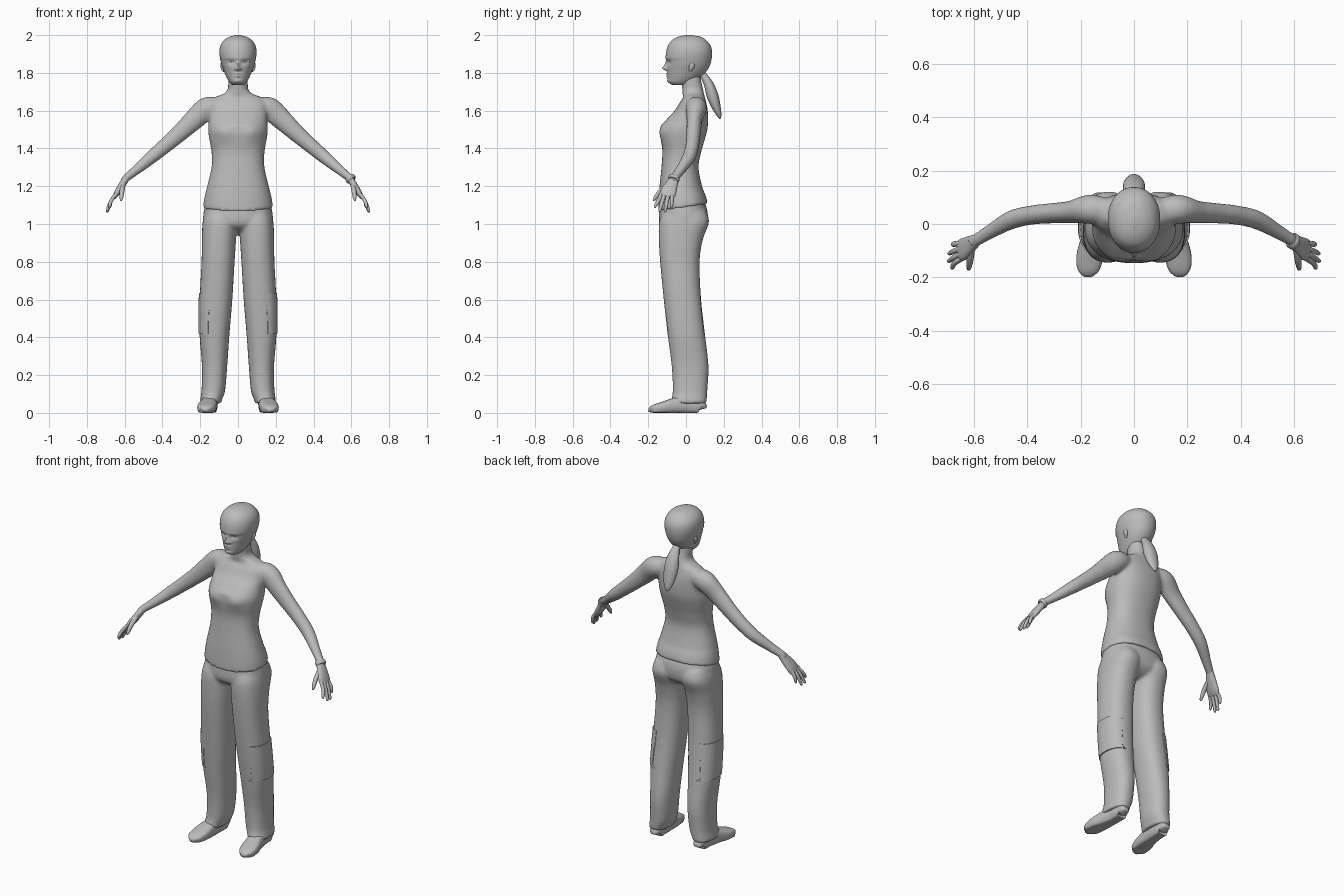
import bpy, bmesh, math
from mathutils import Vector

grey = bpy.data.materials.new("light_grey")
grey.diffuse_color = (0.5, 0.5, 0.5, 1)


def smooth_rows(rows, steps):
    """Catmull-Rom interpolation of a list of equal-length tuples."""
    out = []
    for i in range(len(rows) - 1):
        a, b, c, d = (rows[max(i - 1, 0)], rows[i], rows[i + 1], rows[min(i + 2, len(rows) - 1)])
        for k in range(steps):
            t = k / steps
            out.append(tuple(0.5 * (2 * q + (r - p) * t + (2 * p - 5 * q + 4 * r - s) * t * t
                                    + (3 * q - p - 3 * r + s) * t ** 3)
                             for p, q, r, s in zip(a, b, c, d)))
    return out + [rows[-1]]


def oval(n, power):
    for i in range(n):
        c, s = math.cos(2 * math.pi * i / n), math.sin(2 * math.pi * i / n)
        yield (math.copysign(abs(c) ** (2 / power), c), math.copysign(abs(s) ** (2 / power), s))


def column(rows, steps=6, n=48, power=2.2):
    """Rings stacked in z from rows (z, x0, x1, y0, y1)."""
    return [[Vector(((x0 + x1) / 2 + c * (x1 - x0) / 2, (y0 + y1) / 2 + s * (y1 - y0) / 2, z))
             for c, s in oval(n, power)] for z, x0, x1, y0, y1 in smooth_rows(rows, steps)]


def tube(rows, steps=4, n=20, ref=(0, 1, 0), power=2.0):
    """Rings along a path from rows (x, y, z, radius along ref, radius across)."""
    pts = smooth_rows(rows, steps)
    rings = []
    for i, p in enumerate(pts):
        t = (Vector(pts[min(i + 1, len(pts) - 1)][:3]) - Vector(pts[max(i - 1, 0)][:3])).normalized()
        r = Vector(ref)
        a = (r - t * r.dot(t)).normalized()
        b = t.cross(a)
        rings.append([Vector(p[:3]) + a * c * p[3] + b * s * p[4] for c, s in oval(n, power)])
    return rings


def mirror(rings):
    return [[Vector((-v.x, v.y, v.z)) for v in ring] for ring in rings]


def build(name, lofts, voxel=0, angle=50):
    """Skin each list of rings, cap the ends, optionally fuse everything."""
    bm = bmesh.new()
    for rings in lofts:
        vs = [[bm.verts.new(v) for v in ring] for ring in rings]
        n = len(vs[0])
        for a, b in zip(vs, vs[1:]):
            for i in range(n):
                bm.faces.new((a[i], a[(i + 1) % n], b[(i + 1) % n], b[i]))
        bm.faces.new(vs[0][::-1])
        bm.faces.new(vs[-1])
    bmesh.ops.recalc_face_normals(bm, faces=bm.faces[:])
    me = bpy.data.meshes.new(name)
    bm.to_mesh(me)
    bm.free()
    me.materials.append(grey)
    ob = bpy.data.objects.new(name, me)
    bpy.context.collection.objects.link(ob)
    bpy.ops.object.select_all(action='DESELECT')
    ob.select_set(True)
    bpy.context.view_layer.objects.active = ob
    if voxel:
        m = ob.modifiers.new("fuse", 'REMESH')
        m.mode, m.voxel_size, m.use_smooth_shade = 'VOXEL', voxel, True
        m = ob.modifiers.new("relax", 'SMOOTH')
        m.factor, m.iterations = 0.5, 5
    else:
        bpy.ops.object.shade_smooth_by_angle(angle=math.radians(angle))
    return ob


def push_front(rings, bumps, y_limit):
    """Move front points along -y by soft bumps (x, z, amount, x size, z size)."""
    for v in (v for ring in rings for v in ring if v.y < y_limit):
        x, z = v.x, v.z
        for bx, bz, amt, sx, sz in bumps:
            v.y -= amt * math.exp(-((x - bx) / sx) ** 2 - ((z - bz) / sz) ** 2)


# Torso with neck, slanted hem and bust
torso = column([(z, -w, w, y0, y1) for z, w, y0, y1 in [
    (1.09, .185, -.147, .115), (1.14, .178, -.145, .105), (1.2, .163, -.14, .085),
    (1.3, .14, -.13, .066), (1.38, .14, -.125, .08), (1.45, .152, -.132, .1),
    (1.5, .158, -.132, .113), (1.55, .155, -.105, .117), (1.6, .155, -.06, .115),
    (1.64, .155, -.035, .108), (1.67, .125, -.015, .1), (1.69, .075, -.018, .095),
    (1.715, .054, -.02, .09), (1.76, .052, -.025, .08), (1.79, .05, -.02, .08)]], 6, 64, 2.3)
push_front(torso, [(.075, 1.49, .014, .05, .05), (-.075, 1.49, .014, .05, .05),
                   (0, 1.522, .01, .04, .012)], -.03)
for v in (v for ring in torso for v in ring if v.z < 1.19):
    v.z += .15 * v.y * (1.19 - v.z) / .1

# Arms, fused into the torso
arm = tube([(.10, .045, 1.62, .05, .045), (.165, .055, 1.612, .055, .06),
            (.235, .045, 1.55, .042, .055), (.31, .04, 1.48, .038, .046),
            (.385, .033, 1.415, .036, .04), (.46, .015, 1.352, .035, .035),
            (.54, -.03, 1.285, .027, .026), (.59, -.06, 1.245, .024, .021),
            (.61, -.072, 1.225, .023, .019)], 5, 24)
build("torso_and_arms", [torso, arm, mirror(arm)], voxel=.009)

# Hands
palm = tube([(.59, -.06, 1.245, .022, .018), (.615, -.078, 1.205, .034, .018),
             (.64, -.095, 1.165, .042, .016), (.655, -.102, 1.14, .037, .01)], 4, 20, power=2.4)
hand = [palm]
for y, tip in [(-.13, (.683, -.163, 1.085)), (-.112, (.695, -.138, 1.065)),
               (-.092, (.693, -.11, 1.062)), (-.073, (.68, -.077, 1.085))]:
    x, ty, z = tip
    hand.append(tube([(.645, y, 1.16, .01, .01), (.672, (y + ty) / 2, 1.122, .0105, .01),
                      (x - .003, ty, z + .01, .008, .008), (x, ty, z, .003, .003)], 3, 10))
hand.append(tube([(.608, -.085, 1.215, .014, .013), (.614, -.135, 1.175, .013, .013),
                  (.618, -.165, 1.135, .009, .009), (.619, -.171, 1.122, .003, .003)],
                 3, 10, ref=(1, 0, 0)))
build("left_hand", hand)
build("right_hand", [mirror(h) for h in hand])

# Bracelet on one wrist
build("bracelet", [tube([(.588, -.059, 1.247, .027, .024), (.592, -.062, 1.243, .031, .028),
                         (.6, -.067, 1.235, .031, .028), (.604, -.069, 1.231, .027, .024)], 1, 24)])

# Trousers: hips and two legs fused
hips = column([(z, -w, w, y0, y1) for z, w, y0, y1 in [
    (1.115, .172, -.135, .1), (1.06, .182, -.143, .115), (1.0, .18, -.14, .11),
    (.965, .1, -.1, .08), (.945, .04, -.04, .04)]], 5, 48, 2.3)
leg_rows = [(1.07, .012, .17, -.12, .105), (1.01, .004, .187, -.142, .122),
            (.92, .01, .191, -.144, .09), (.8, .018, .193, -.137, .072),
            (.6, .03, .203, -.118, .08), (.42, .045, .204, -.098, .1),
            (.25, .057, .191, -.076, .119), (.12, .068, .193, -.07, .113),
            (.07, .085, .2, -.078, .11), (.05, .09, .2, -.08, .107)]
leg = column(leg_rows, 5, 40, 2.3)
build("trousers", [hips, leg, mirror(leg)], voxel=.009)

# Cargo pockets wrapped on the outer sides of the legs
pocket = column([(.635, .03, .201, -.12, .078), (.53, .036, .204, -.11, .088),
                 (.42, .045, .204, -.098, .1)], 5, 40, 2.3)
for ring in pocket:
    for v in ring:
        v.x += .006 if v.x > .15 else -.0 if v.x > .14 else 0
        if v.x < .14:
            v.y *= .8
            v.x = max(v.x, .08)
build("left_pocket", [pocket], angle=35)
build("right_pocket", [mirror(pocket)], angle=35)

# Shoes: rows are y, centre x, half width, height
shoe = tube([(x, y, h / 2, w, h / 2) for y, x, w, h in [
    (.087, .145, .02, .04), (.075, .145, .034, .07), (.0, .147, .04, .095),
    (-.06, .155, .045, .08), (-.12, .165, .05, .06), (-.165, .171, .043, .045),
    (-.185, .173, .028, .032), (-.192, .174, .01, .016)]], 4, 28, ref=(1, 0, 0), power=2.8)
for v in (v for ring in shoe for v in ring):
    v.z = max(v.z, 0) if v.z > .012 else max(0, v.z * .5)
build("left_shoe", [shoe])
build("right_shoe", [mirror(shoe)])

# Head with face relief and fringe edge
head = column([(z, -w, w, y0, y1) for z, w, y0, y1 in [
    (1.735, .028, -.07, .0), (1.75, .045, -.092, .04), (1.775, .06, -.097, .075),
    (1.81, .075, -.099, .11), (1.85, .089, -.102, .13), (1.9, .098, -.103, .138),
    (1.94, .094, -.096, .132), (1.97, .077, -.078, .11), (1.99, .048, -.045, .08),
    (2.0, .012, -.005, .03)]], 8, 96, 2.1)
face = [(0, 1.824, .024, .012, .011), (0, 1.845, .011, .009, .018), (0, 1.795, .007, .018, .005),
        (0, 1.782, .007, .016, .005), (0, 1.757, .005, .02, .01)]
for s in (-1, 1):
    face += [(s * .034, 1.853, -.012, .018, .01), (s * .034, 1.85, .005, .012, .004),
             (s * .014, 1.82, .006, .007, .006)]
push_front(head, face, -.03)
for v in (v for ring in head for v in ring if v.y < -.02 and v.z > 1.874):
    v.y -= .005 * max(0, (1.96 - v.z) / .086)
build("head", [head], angle=60)

# Ears
ear = tube([(.074, .022, 1.808, .006, .006), (.081, .026, 1.82, .01, .008),
            (.086, .032, 1.84, .015, .008), (.088, .034, 1.853, .005, .004)], 3, 12)
build("ears", [ear, mirror(ear)])

# Ponytail
build("ponytail", [tube([(0, .08, 1.80, .02, .016), (0, .1, 1.775, .024, .02),
                         (0, .122, 1.735, .036, .026), (0, .14, 1.68, .042, .031),
                         (0, .158, 1.625, .036, .025), (0, .174, 1.58, .022, .014),
                         (0, .181, 1.557, .006, .004)], 4, 20, ref=(1, 0, 0))])
